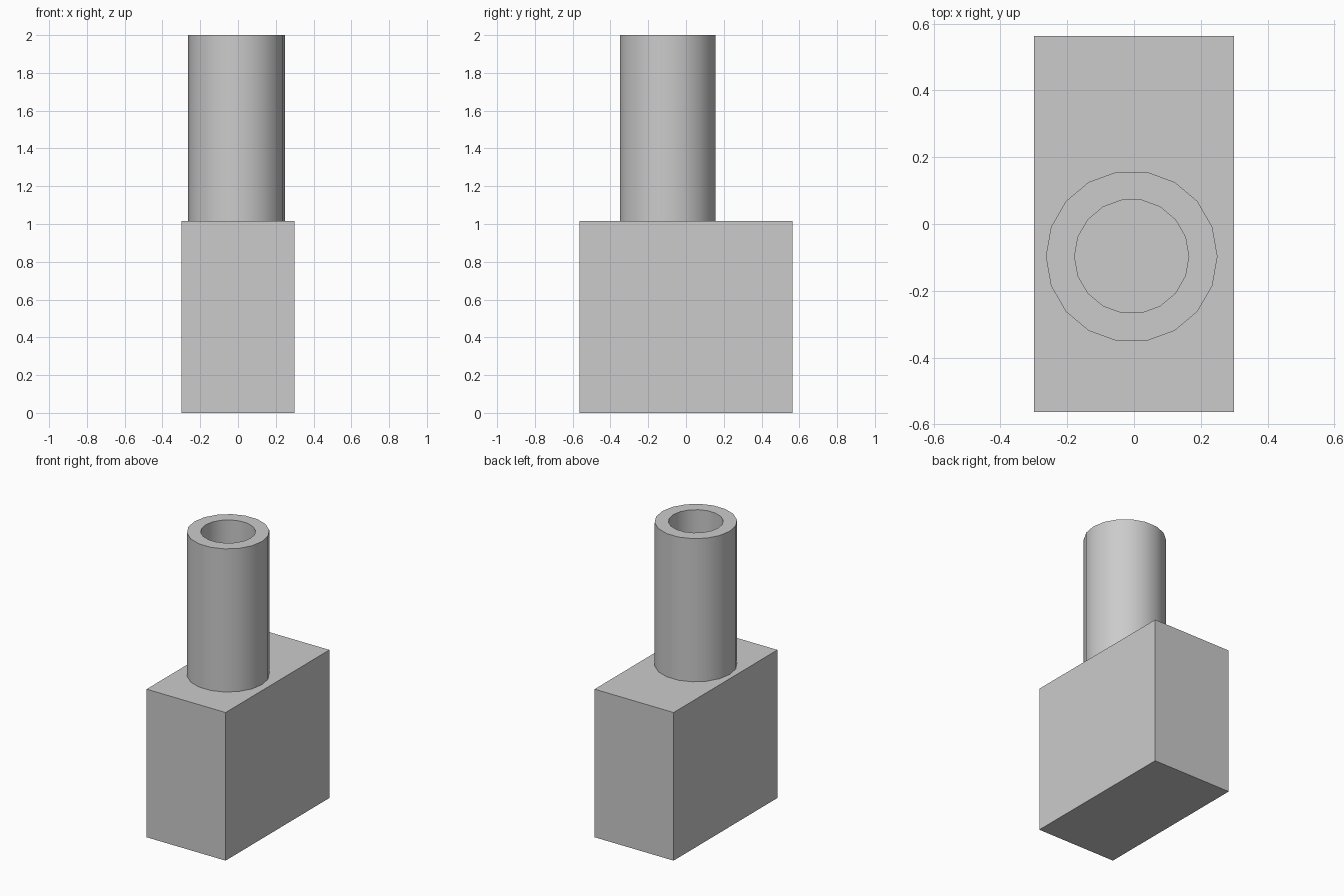
import bpy, bmesh, math

if "Cube" in bpy.data.objects:
    bpy.data.objects.remove(bpy.data.objects["Cube"])

BASE_TOP = 1.017
SIDES = 18


def make_object(name, bm):
    bmesh.ops.recalc_face_normals(bm, faces=bm.faces[:])
    mesh = bpy.data.meshes.new(name)
    bm.to_mesh(mesh)
    bm.free()
    obj = bpy.data.objects.new(name, mesh)
    bpy.context.collection.objects.link(obj)
    return obj


# Rectangular base block
bm = bmesh.new()
bmesh.ops.create_cube(bm, size=1)
for v in bm.verts:
    v.co.x *= 0.6
    v.co.y *= 1.126
    v.co.z = (v.co.z + 0.5) * BASE_TOP
make_object("base_block", bm)

# Thick-walled pipe standing on the block: rings of a wall profile
bm = bmesh.new()
cx, cy = -0.007, -0.097
profile = [(0.257, BASE_TOP), (0.257, 2.0), (0.171, 2.0), (0.171, BASE_TOP)]
rings = []
for r, z in profile:
    rings.append([bm.verts.new((cx + r * math.cos(2 * math.pi * i / SIDES),
                                cy + r * math.sin(2 * math.pi * i / SIDES), z))
                  for i in range(SIDES)])
for lower, upper in zip(rings, rings[1:]):
    for i in range(SIDES):
        j = (i + 1) % SIDES
        bm.faces.new((lower[i], lower[j], upper[j], upper[i]))
pipe = make_object("pipe", bm)

# Soft shading round the pipe, crisp rim edges
bpy.ops.object.select_all(action='DESELECT')
pipe.select_set(True)
bpy.context.view_layer.objects.active = pipe
bpy.ops.object.shade_smooth_by_angle(angle=math.radians(30))
